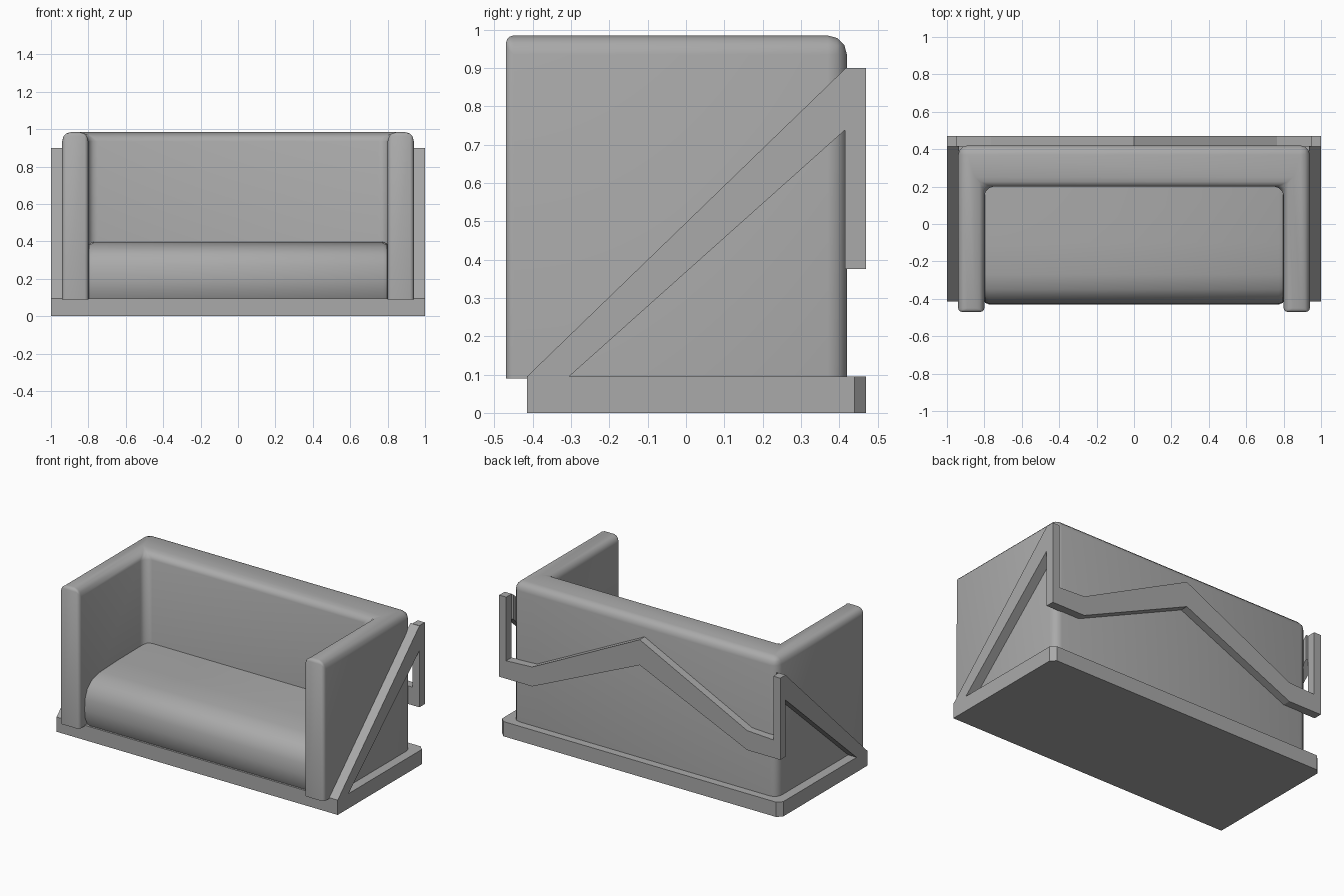
import bpy
import bmesh
from math import radians
from mathutils import Vector

cube = bpy.data.objects.get("Cube")
if cube:
    bpy.data.objects.remove(cube, do_unlink=True)

grey = bpy.data.materials.new("warm_grey")
grey.use_nodes = True
COLOUR = (0.4, 0.4, 0.4, 1)
grey.diffuse_color = COLOUR
grey.node_tree.nodes["Principled BSDF"].inputs["Base Color"].default_value = COLOUR


def prism(name, outline, axis, start, end, mirror=False):
    """Extrude a closed 2D outline along the x, y or z axis."""
    def place(p, d):
        u, v = p
        return {"x": (d, u, v), "y": (u, d, v), "z": (u, v, d)}[axis]

    bm = bmesh.new()
    for side in ((1, -1) if mirror else (1,)):
        verts = []
        for p in outline:
            co = Vector(place(p, start))
            co.x *= side
            verts.append(bm.verts.new(co))
        face = bm.faces.new(verts)
        move = Vector(place((0, 0), end - start))
        move.x *= side
        out = bmesh.ops.extrude_face_region(bm, geom=[face])
        new = [g for g in out["geom"] if isinstance(g, bmesh.types.BMVert)]
        bmesh.ops.translate(bm, verts=new, vec=move)
    bmesh.ops.recalc_face_normals(bm, faces=bm.faces[:])
    mesh = bpy.data.meshes.new(name)
    bm.to_mesh(mesh)
    bm.free()
    mesh.materials.append(grey)
    obj = bpy.data.objects.new(name, mesh)
    bpy.context.collection.objects.link(obj)
    return obj


def round_edges(obj, width, weight_rule, segments=3):
    """Bevel edges by a weight rule on their end points, then smooth."""
    mesh = obj.data
    weights = mesh.attributes.new("bevel_weight_edge", "FLOAT", "EDGE")
    for e in mesh.edges:
        a, b = (mesh.vertices[i].co for i in e.vertices)
        weights.data[e.index].value = weight_rule(a, b)
    mod = obj.modifiers.new("rounding", "BEVEL")
    mod.width = width
    mod.segments = segments
    mod.limit_method = "WEIGHT"
    bpy.ops.object.select_all(action="DESELECT")
    obj.select_set(True)
    bpy.context.view_layer.objects.active = obj
    bpy.ops.object.modifier_apply(modifier=mod.name)
    bpy.ops.object.shade_smooth_by_angle(angle=radians(40))


def mirrored_outline(half):
    return half + [(-x, v) for x, v in reversed(half)]


# Base slab with clipped back corners
prism("base", mirrored_outline([(1, -0.415), (1, 0.44), (0.97, 0.47)]), "z", 0, 0.095)

# Arms and back as one upholstered U
shell = prism("arms_and_back", mirrored_outline(
    [(0.8, 0.2), (0.8, -0.47), (0.94, -0.47), (0.94, 0.42)]), "z", 0.09, 0.985)


def shell_weight(a, b):
    if max(a.z, b.z) < 0.1:
        return 0
    if max(a.y, b.y) < -0.46:
        return 0.4
    return 1


round_edges(shell, 0.05, shell_weight)

# Seat cushion with a rolled front
seat = prism("seat", [(0.21, 0.09), (-0.4, 0.09), (-0.425, 0.14), (-0.43, 0.2),
                      (-0.425, 0.27), (-0.4, 0.33), (-0.35, 0.37), (-0.27, 0.39),
                      (-0.1, 0.397), (0.21, 0.4)], "x", -0.805, 0.805)
round_edges(seat, 0.03, lambda a, b: 1 if abs(a.x - b.x) < 0.01 and max(a.z, b.z) > 0.1 else 0, 2)

# Diagonal side braces
prism("side_braces", [(-0.415, 0.095), (-0.305, 0.095), (0.417, 0.74), (0.417, 0.9)],
      "x", 0.935, 1, mirror=True)

# Rear corner posts
prism("rear_posts", [(0.415, 0.375), (0.47, 0.375), (0.47, 0.9), (0.415, 0.9)],
      "x", 0.95, 1, mirror=True)

# Peaked rail across the back
prism("back_rail", [(-0.96, 0.375), (-0.765, 0.375), (0, 0.717), (0.765, 0.375),
                    (0.96, 0.375), (0.96, 0.49), (0.765, 0.5), (0, 0.88),
                    (-0.765, 0.5), (-0.96, 0.49)], "y", 0.415, 0.47)
